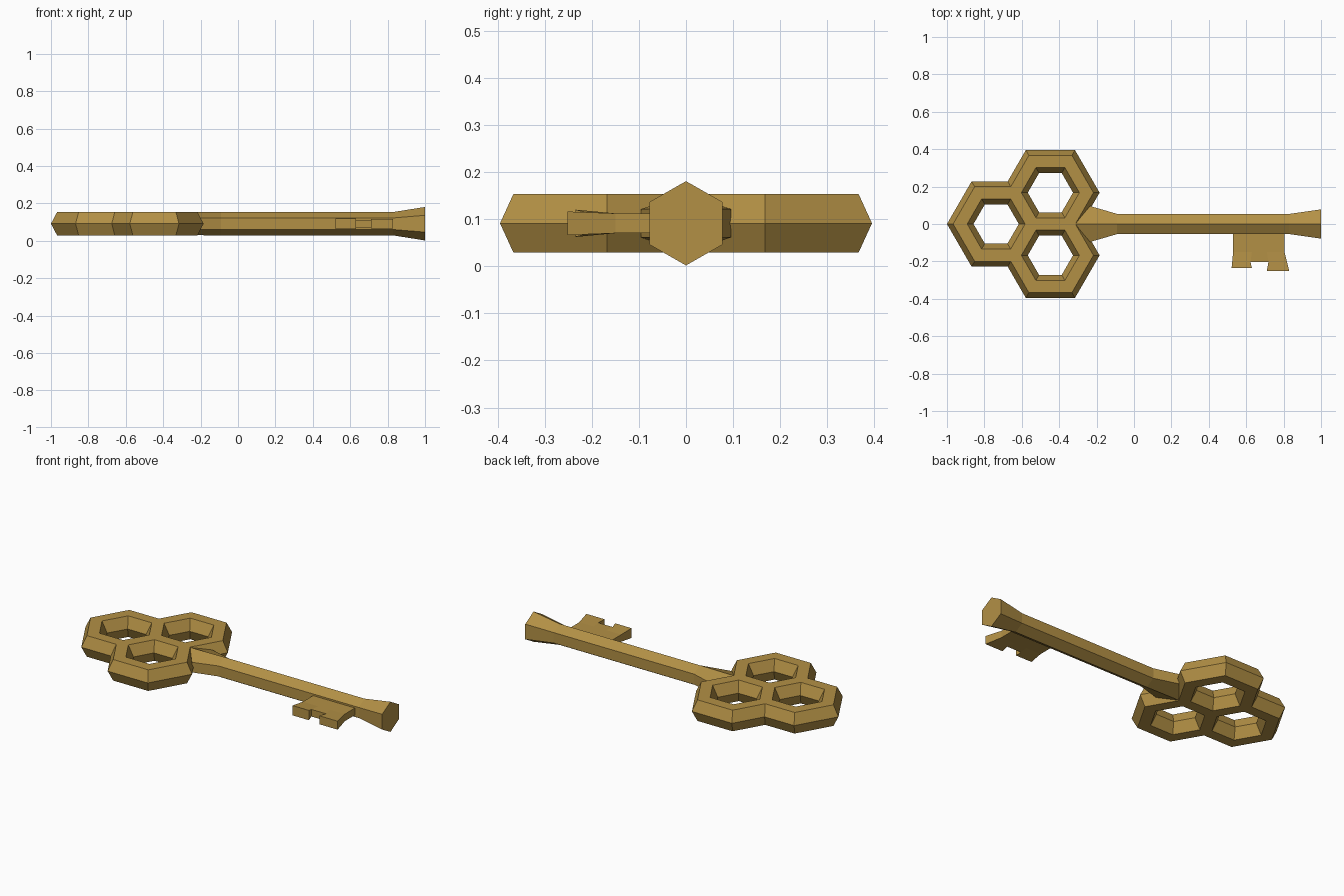
import bpy, bmesh
from math import cos, sin, pi
from mathutils import Vector

if "Cube" in bpy.data.objects:
    bpy.data.objects.remove(bpy.data.objects["Cube"])

ZC = 0.0915  # height of the key's middle plane

brass = bpy.data.materials.new("brass")
brass.diffuse_color = (0.45, 0.28, 0.06, 1)
brass.use_nodes = True
brass.node_tree.nodes["Principled BSDF"].inputs["Base Color"].default_value = brass.diffuse_color


def finish(bm, name):
    bmesh.ops.remove_doubles(bm, verts=bm.verts, dist=0.0005)
    bmesh.ops.recalc_face_normals(bm, faces=bm.faces)
    mesh = bpy.data.meshes.new(name)
    bm.to_mesh(mesh)
    bm.free()
    mesh.materials.append(brass)
    ob = bpy.data.objects.new(name, mesh)
    ob.location.z = ZC
    bpy.context.collection.objects.link(ob)
    return ob


def loft(bm, rings, closed=False):
    """Skin a list of point rings; closed joins last to first, else caps."""
    rows = [[bm.verts.new(p) for p in r] for r in rings]
    n = len(rows[0])
    pairs = list(zip(rows, rows[1:])) + ([(rows[-1], rows[0])] if closed else [])
    for a, b in pairs:
        for i in range(n):
            j = (i + 1) % n
            bm.faces.new((a[i], a[j], b[j], b[i]))
    return rows


# Bow: three hexagonal rings, trimmed where neighbours meet
centres = [Vector((-0.737, 0, 0)), Vector((-0.447, 0.1675, 0)), Vector((-0.447, -0.1675, 0))]
section = [(0.230, 0.0625), (0.263, 0), (0.230, -0.0625),
           (0.155, -0.0625), (0.121, 0), (0.155, 0.0625)]
bow = bmesh.new()
for c in centres:
    bm = bmesh.new()
    loft(bm, [[(c.x + r * cos(k * pi / 3), c.y + r * sin(k * pi / 3), z)
               for r, z in section] for k in range(6)], closed=True)
    for other in centres:
        if other != c:
            bmesh.ops.bisect_plane(bm, geom=bm.verts[:] + bm.edges[:] + bm.faces[:],
                                   plane_co=(c + other) / 2, plane_no=other - c,
                                   clear_outer=True)
    part = bpy.data.meshes.new("ring")
    bm.to_mesh(part)
    bm.free()
    bow.from_mesh(part)
    bpy.data.meshes.remove(part)
finish(bow, "bow")


# Shank: hexagonal bar, flared at the tip and wedged between two rings
def hexagon(x_mid, x_side, half_y, half_z, side_z):
    return [(x_mid, 0, half_z), (x_side, half_y, side_z), (x_side, half_y, -side_z),
            (x_mid, 0, -half_z), (x_side, -half_y, -side_z), (x_side, -half_y, side_z)]


bm = bmesh.new()
rows = loft(bm, [hexagon(-0.315, -0.235, 0.096, 0.0605, 0.03),
                 hexagon(-0.09, -0.09, 0.054, 0.0625, 0.031),
                 hexagon(0.83, 0.83, 0.054, 0.0625, 0.031),
                 hexagon(1.0, 1.0, 0.078, 0.0895, 0.045)])
bm.faces.new(rows[-1])
s = rows[0]
bm.faces.new((s[0], s[1], s[2], s[3]))
bm.faces.new((s[0], s[3], s[4], s[5]))
finish(bm, "shank")

# Bit: notched plate whose teeth thicken outwards (x, y, half thickness)
pts = [(0.53, -0.04, 0.021), (0.805, -0.04, 0.021),
       (0.53, -0.15, 0.021), (0.63, -0.15, 0.021), (0.71, -0.15, 0.021), (0.805, -0.15, 0.021),
       (0.522, -0.235, 0.029), (0.63, -0.235, 0.029), (0.623, -0.203, 0.021),
       (0.719, -0.203, 0.021), (0.710, -0.252, 0.025), (0.83, -0.252, 0.025)]
plates = [(0, 2, 3, 4, 5, 1), (2, 6, 7, 8, 3), (3, 8, 9, 4), (4, 9, 10, 11, 5)]
outline = [0, 2, 6, 7, 8, 9, 10, 11, 5, 1]
bm = bmesh.new()
top = [bm.verts.new(p) for p in pts]
low = [bm.verts.new((x, y, -h)) for x, y, h in pts]
for side in (top, low):
    for f in plates:
        bm.faces.new([side[i] for i in f])
for a, b in zip(outline, outline[1:] + outline[:1]):
    bm.faces.new((top[a], top[b], low[b], low[a]))
finish(bm, "bit")
